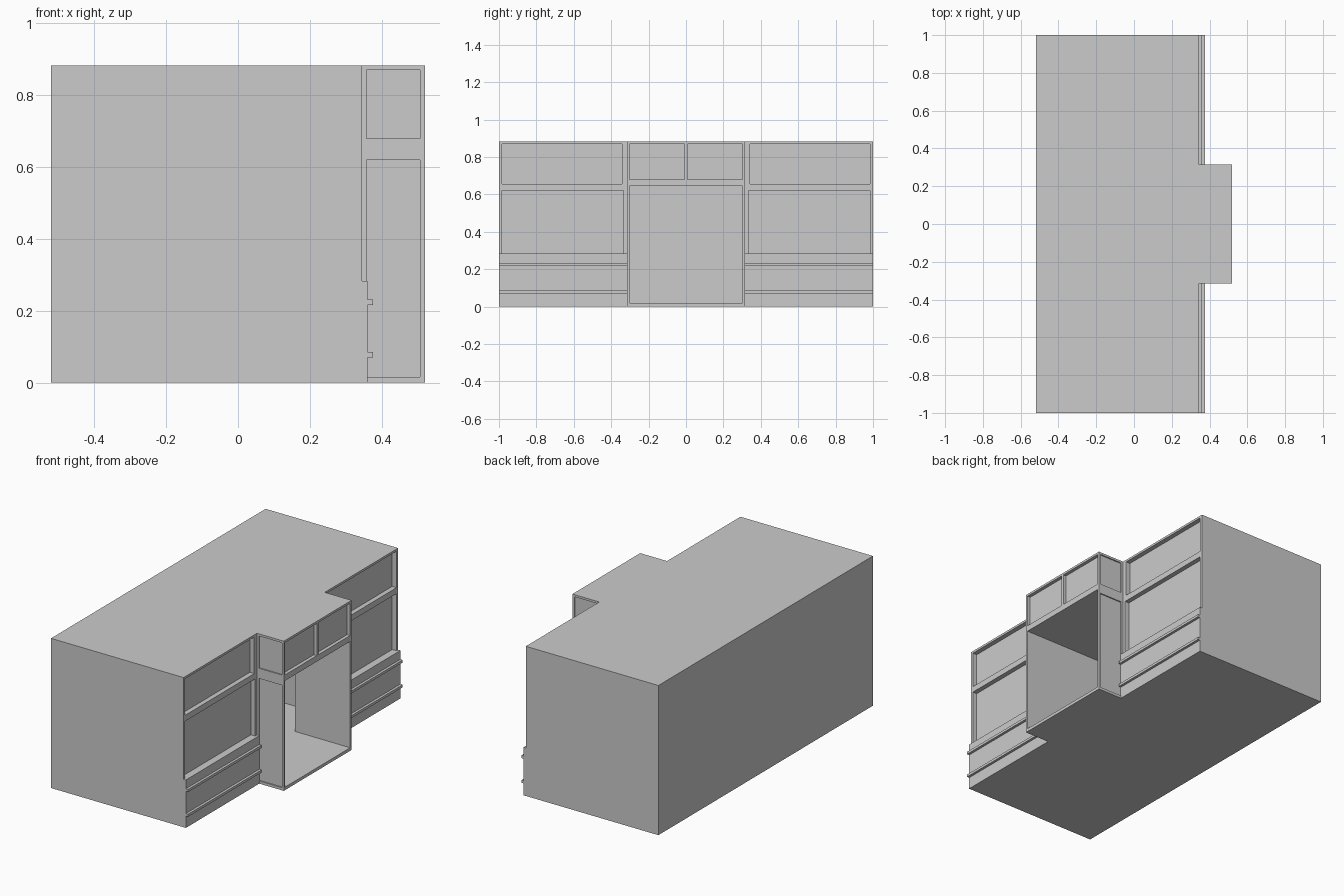
import bpy, bmesh

if "Cube" in bpy.data.objects:
    bpy.data.objects.remove(bpy.data.objects["Cube"])


def prism(name, pts, z0, z1):
    """Extrude an xy outline from z0 to z1."""
    bm = bmesh.new()
    face = bm.faces.new([bm.verts.new((x, y, z0)) for x, y in pts])
    ext = bmesh.ops.extrude_face_region(bm, geom=[face])
    for v in ext["geom"]:
        if isinstance(v, bmesh.types.BMVert):
            v.co.z = z1
    bmesh.ops.recalc_face_normals(bm, faces=bm.faces)
    me = bpy.data.meshes.new(name)
    bm.to_mesh(me)
    bm.free()
    ob = bpy.data.objects.new(name, me)
    bpy.context.collection.objects.link(ob)
    return ob


def box(name, x0, x1, y0, y1, z0, z1):
    return prism(name, [(x0, y0), (x1, y0), (x1, y1), (x0, y1)], z0, z1)


def cut(target, cutter):
    mod = target.modifiers.new("cut", "BOOLEAN")
    mod.operation = "DIFFERENCE"
    mod.solver = "EXACT"
    mod.object = cutter
    bpy.context.view_layer.objects.active = target
    bpy.ops.object.modifier_apply(modifier=mod.name)
    bpy.data.objects.remove(cutter)


BACK, WALL, PORCH, TOP = -0.52, 0.345, 0.52, 0.883
HALF = 0.316

# Main block with the projecting entrance bay
body = prism("building_body", [
    (BACK, -1), (WALL, -1), (WALL, -HALF), (PORCH, -HALF),
    (PORCH, HALF), (WALL, HALF), (WALL, 1), (BACK, 1)], 0, TOP)

# Hollow entrance passage, turning to one side inside
cut(body, prism("entrance_cutter", [
    (0.6, -0.303), (0.6, 0.303), (0.16, 0.303), (0.16, 0.565),
    (-0.2, 0.565), (-0.2, -0.303)], 0.018, 0.645))

for s, side in ((-1, "front"), (1, "rear")):
    def span(a, b):
        return sorted((s * a, s * b))

    # Wing windows: upper and lower
    cut(body, box("cutter", WALL - 0.028, 0.4, *span(0.342, 0.985), 0.655, 0.87))
    cut(body, box("cutter", WALL - 0.028, 0.4, *span(0.333, 0.985), 0.283, 0.62))
    # Transom windows above the entrance
    cut(body, box("cutter", PORCH - 0.02, 0.6, *span(0.007, 0.303), 0.68, 0.87))
    # Side panels of the entrance bay
    cut(body, box("cutter", 0.358, 0.507, *span(HALF - 0.007, 0.4), 0.68, 0.87))
    cut(body, box("cutter", 0.358, 0.507, *span(HALF - 0.007, 0.4), 0.016, 0.62))

    # Plinth below the wing windows, with two ledges
    box(f"plinth_{side}", WALL, 0.36, *span(HALF, 1), 0, 0.283)
    for name, z in (("lower", 0.07), ("upper", 0.216)):
        box(f"{name}_ledge_{side}", 0.36, 0.375, *span(HALF, 1), z, z + 0.015)
